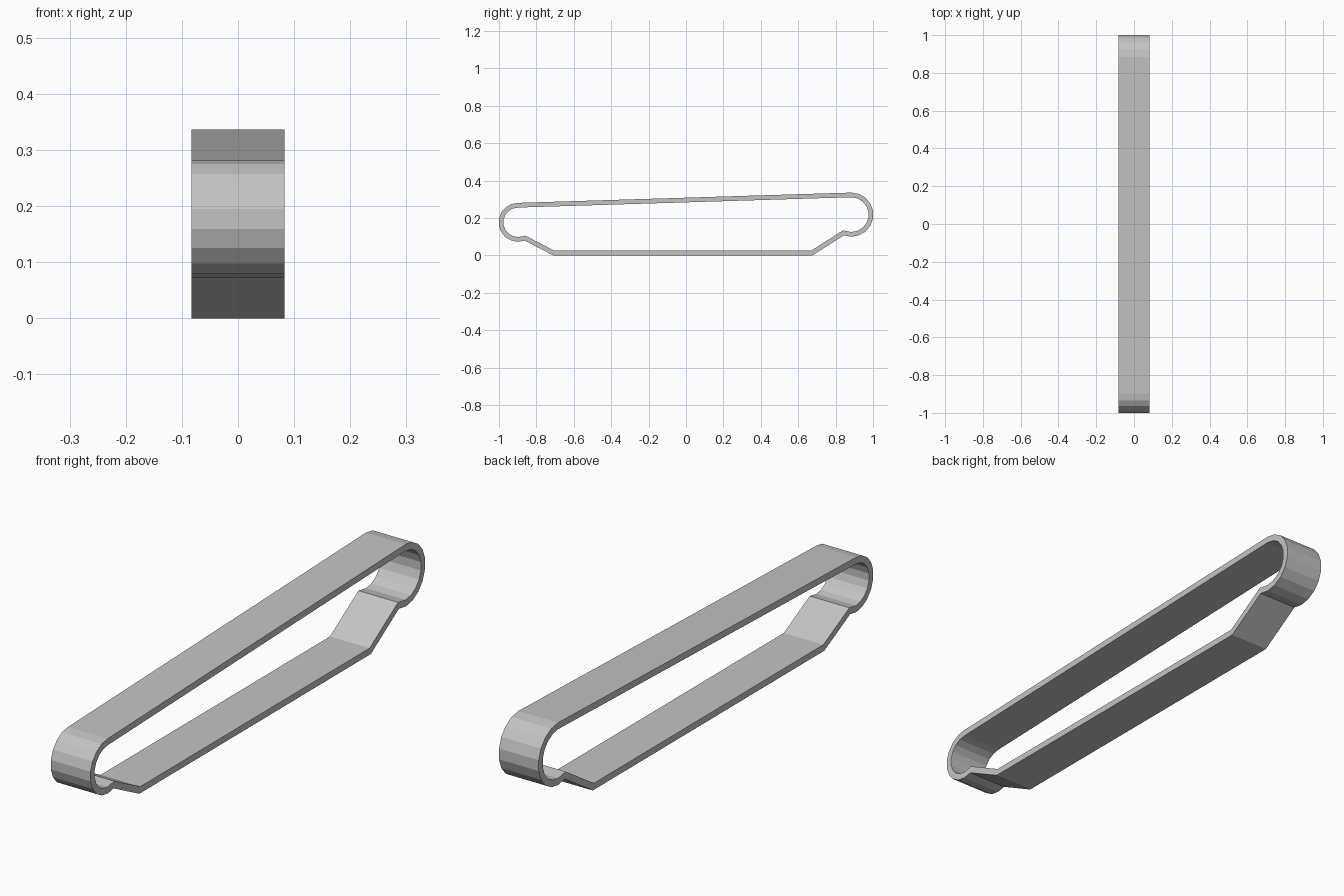
import bpy
import bmesh
from math import sin, cos, radians

if "Cube" in bpy.data.objects:
    bpy.data.objects.remove(bpy.data.objects["Cube"], do_unlink=True)

HALF_WIDTH = 0.083
THICKNESS = 0.025


def make_material(name, colour):
    mat = bpy.data.materials.new(name)
    mat.use_nodes = True
    mat.diffuse_color = colour
    mat.node_tree.nodes["Principled BSDF"].inputs["Base Color"].default_value = colour
    return mat


def arc(cy, cz, radius, start, end, step=20):
    """Faceted arc in the side plane, angles in degrees."""
    return [(cy + radius * cos(radians(a)), cz + radius * sin(radians(a)))
            for a in range(start, end + 1, step)]


# Outer side profile: flat ground run, rear wheel wrap, front wheel wrap
profile = [(-0.709, 0.0), (0.676, 0.0)]
profile += arc(0.884, 0.218, 0.118, -110, 90)
profile += arc(-0.898, 0.177, 0.104, 90, 290)

# Closed band swept across the width
bm = bmesh.new()
right = [bm.verts.new((-HALF_WIDTH, y, z)) for y, z in profile]
left = [bm.verts.new((HALF_WIDTH, y, z)) for y, z in profile]
for i in range(len(profile)):
    j = (i + 1) % len(profile)
    bm.faces.new((right[i], right[j], left[j], left[i]))
mesh = bpy.data.meshes.new("track_band")
bm.to_mesh(mesh)
bm.free()

band = bpy.data.objects.new("track_band", mesh)
bpy.context.collection.objects.link(band)
mesh.materials.append(make_material("light_grey", (0.55, 0.55, 0.55, 1.0)))

# Even wall thickness, grown inward
wall = band.modifiers.new("wall", "SOLIDIFY")
wall.thickness = THICKNESS
wall.offset = -1
wall.use_even_offset = True
